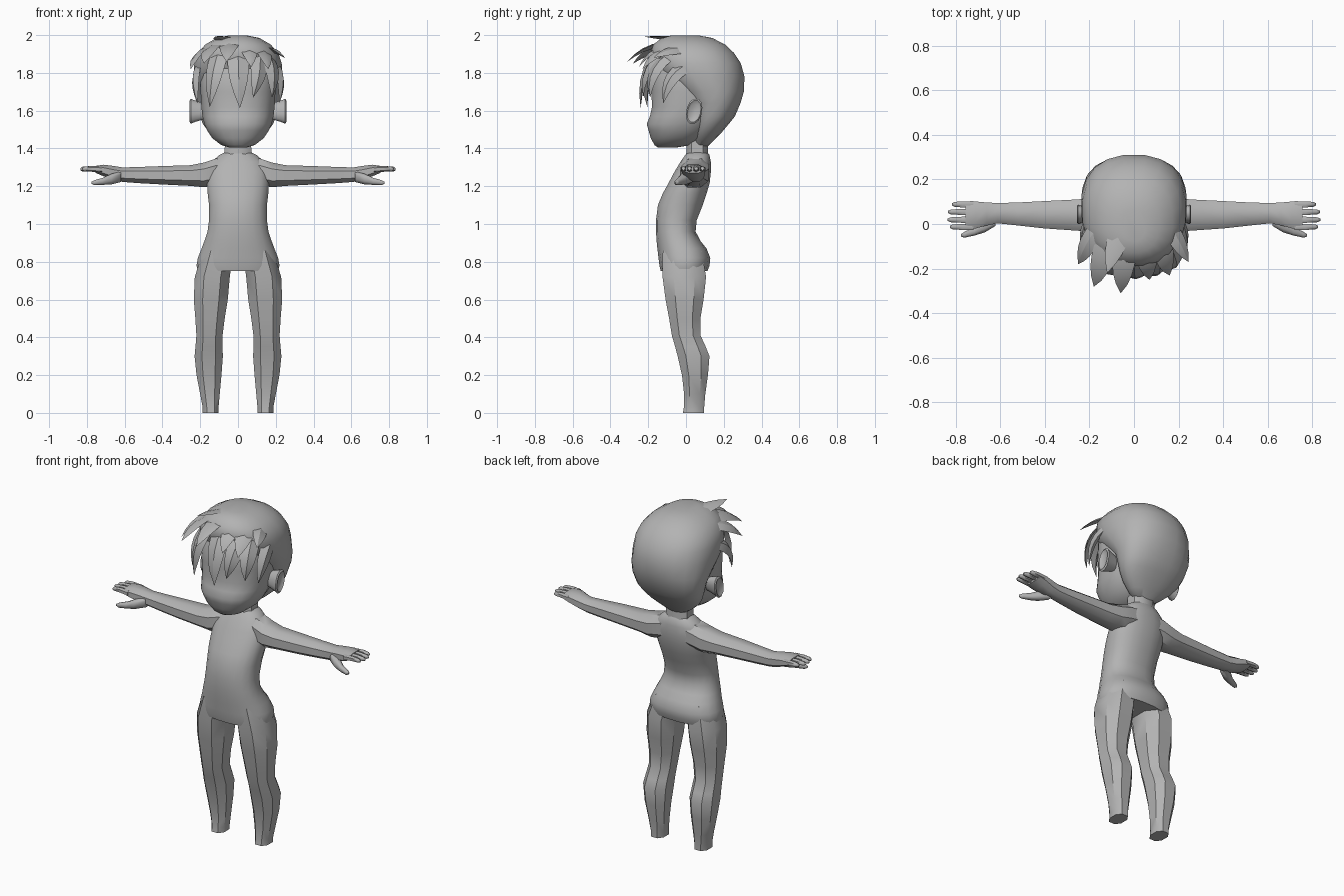
import bpy, bmesh, math
from mathutils import Vector

grey = bpy.data.materials.new("light_grey")
grey.diffuse_color = (0.45, 0.45, 0.45, 1)


def loft(name, rings, angle=40):
    """Skin a list of equal-length point rings and cap both ends."""
    bm = bmesh.new()
    vs = [[bm.verts.new(p) for p in r] for r in rings]
    n = len(rings[0])
    for a, b in zip(vs, vs[1:]):
        for i in range(n):
            j = (i + 1) % n
            bm.faces.new((a[i], a[j], b[j], b[i]))
    bm.faces.new(vs[0])
    bm.faces.new(vs[-1])
    bmesh.ops.recalc_face_normals(bm, faces=bm.faces)
    me = bpy.data.meshes.new(name)
    bm.to_mesh(me)
    bm.free()
    me.materials.append(grey)
    ob = bpy.data.objects.new(name, me)
    bpy.context.collection.objects.link(ob)
    bpy.ops.object.select_all(action='DESELECT')
    bpy.context.view_layer.objects.active = ob
    ob.select_set(True)
    bpy.ops.object.shade_smooth_by_angle(angle=math.radians(angle))
    return ob


def oval(a0, a1, b0, b1, n, power=2.3):
    """Rounded-box outline filling the given range, as (a, b) pairs."""
    def c(t):
        return math.copysign(abs(t) ** (2 / power), t)
    ts = [2 * math.pi * (i + 0.5) / n for i in range(n)]
    return [((a0 + a1) / 2 + (a1 - a0) / 2 * c(math.cos(t)),
             (b0 + b1) / 2 + (b1 - b0) / 2 * c(math.sin(t))) for t in ts]


def stack(name, rows, n=20, power=2.3):
    """Symmetric upright part; rows are (z, half width, front y, back y)."""
    return loft(name, [[(x, y, z) for x, y in oval(-w, w, f, b, n, power)]
                       for z, w, f, b in rows])


def tube(name, path, radii, n=8):
    """Round tapered limb along a path that runs mostly along x."""
    return loft(name, [[(p[0], p[1] + y, p[2] + z) for y, z in oval(-r, r, -r, r, n)]
                       for p, r in zip(path, radii)], 60)


# Torso and neck
stack("torso", [(.75, .215, -.135, .115), (.78, .222, -.142, .126), (.82, .215, -.147, .13),
                (.87, .195, -.153, .11), (.91, .18, -.157, .078), (.96, .163, -.16, .052),
                (1.02, .155, -.16, .058), (1.1, .155, -.15, .09), (1.16, .162, -.125, .11),
                (1.22, .166, -.092, .127), (1.28, .163, -.06, .133), (1.33, .14, -.03, .132),
                (1.365, .1, -.005, .125), (1.385, .06, .01, .11)])
stack("neck", [(1.33, .082, -.005, .122), (1.38, .075, 0, .12), (1.48, .072, 0, .115)], 8, 2.8)

# Head with small mouth and chin bulge
stack("head", [(1.405, .045, -.15, -.05), (1.418, .09, -.168, .03), (1.455, .138, -.188, .09),
               (1.495, .165, -.2, .13), (1.53, .18, -.21, .16), (1.57, .19, -.193, .18),
               (1.62, .196, -.182, .2), (1.7, .2, -.185, .2), (1.8, .2, -.18, .2),
               (1.9, .15, -.13, .15)], 20, 2.3)

# Hair cap, open at the face
stack("hair_cap", [(1.41, .06, .05, .115), (1.445, .11, .04, .15), (1.485, .155, .035, .19),
                   (1.53, .188, .035, .228), (1.57, .205, .03, .26), (1.64, .223, .015, .29),
                   (1.7, .233, -.05, .308), (1.78, .238, -.145, .312), (1.85, .234, -.18, .293),
                   (1.905, .215, -.19, .257), (1.95, .175, -.175, .21),
                   (1.985, .115, -.13, .14), (1.998, .05, -.08, .07)], 20, 2.3)


# Pointed hair locks, flat diamonds swept along a bend
def lock(name, root, mid, tip, width, thick=.022, steps=6):
    root, mid, tip = Vector(root), Vector(mid), Vector(tip)
    rings = []
    for i in range(steps + 1):
        t = i / steps
        p = root * (1 - t) ** 2 + mid * 2 * t * (1 - t) + tip * t * t
        tangent = ((mid - root) * (1 - t) + (tip - mid) * t).normalized()
        side = tangent.cross(p - Vector((0, .04, 1.72))).normalized()
        out = side.cross(tangent)
        s = max(.01, (1 - t ** 2.2) * (.7 + .6 * t))
        rings.append([p + side * width * s, p + out * thick * s,
                      p - side * width * s, p - out * thick * s])
    loft(name, rings, 30)


lower_fringe = [
    ((0, -.1, 1.94), (0, -.25, 1.85), (.01, -.24, 1.615), .07),
    ((-.08, -.1, 1.94), (-.13, -.24, 1.84), (-.15, -.205, 1.62), .065),
    ((.1, -.08, 1.93), (.13, -.24, 1.84), (.08, -.225, 1.67), .06),
    ((.14, -.05, 1.91), (.2, -.2, 1.84), (.18, -.19, 1.67), .06),
    ((.2, .02, 1.84), (.24, -.1, 1.8), (.22, -.12, 1.64), .05),
    ((-.2, .02, 1.84), (-.24, -.1, 1.8), (-.215, -.13, 1.64), .05)]
upper_fringe = [
    ((-.15, 0, 1.93), (-.22, -.1, 1.92), (-.25, -.18, 1.82), .055),
    ((-.1, 0, 1.95), (-.15, -.18, 1.95), (-.18, -.28, 1.85), .065),
    ((-.03, 0, 1.96), (-.05, -.2, 1.97), (-.06, -.31, 1.86), .065),
    ((.04, 0, 1.96), (.06, -.18, 1.95), (.07, -.25, 1.83), .06),
    ((.1, 0, 1.94), (.14, -.16, 1.93), (.16, -.23, 1.82), .06),
    ((.14, .02, 1.92), (.2, -.08, 1.93), (.245, -.17, 1.88), .05),
    ((-.03, .05, 1.965), (-.08, -.08, 1.985), (-.12, -.22, 1.992), .06)]
for i, l in enumerate(lower_fringe):
    lock(f"lower_fringe_{i}", *l)
for i, l in enumerate(upper_fringe):
    lock(f"upper_fringe_{i}", *l, thick=.015)

# Limb sections: leg (z, inner x, outer x, front y, back y), arm (x, front y, back y, low z, high z)
leg = [(.86, .02, .19, -.13, .09), (.72, .037, .235, -.132, .114), (.6, .048, .24, -.115, .1),
       (.5, .065, .231, -.095, .082), (.41, .077, .225, -.08, .082), (.35, .077, .23, -.063, .11),
       (.3, .075, .235, -.05, .13), (.2, .083, .224, -.026, .121), (.1, .093, .204, -.014, .106),
       (.03, .1, .19, -.015, .1), (0, .1, .19, -.02, .1)]
arm = [(.06, -.005, .125, 1.21, 1.36), (.12, -.03, .128, 1.2, 1.35), (.18, -.038, .125, 1.19, 1.33),
       (.25, -.035, .115, 1.198, 1.315), (.4, -.024, .107, 1.206, 1.31), (.52, -.01, .1, 1.213, 1.305),
       (.61, 0, .097, 1.22, 1.302), (.66, -.01, .1, 1.23, 1.31), (.71, -.024, .105, 1.25, 1.316),
       (.755, -.024, .103, 1.27, 1.309)]
fingers = [(.088, .815), (.054, .833), (.019, .835), (-.013, .825)]

for s, side in ((1, "left"), (-1, "right")):
    loft(side + "_leg", [[(s * x, y, z) for x, y in oval(a, b, f, k, 8, 2.4)]
                         for z, a, b, f, k in leg], 40)
    loft(side + "_arm", [[(s * x, y, z) for y, z in oval(f, k, lo, hi, 8, 2.4)]
                         for x, f, k, lo, hi in arm], 40)
    # Fingers and thumb
    for i, (y, end) in enumerate(fingers):
        tube(f"{side}_finger_{i}", [(s * .72, y, 1.288), (s * .77, y, 1.292),
                                    (s * (end - .012), y, 1.291), (s * end, y, 1.289)],
             [.016, .0155, .0125, .006], 6)
    tube(side + "_thumb", [(s * .62, .02, 1.25), (s * .67, -.01, 1.238), (s * .715, -.033, 1.226),
                           (s * .76, -.048, 1.219), (s * .775, -.051, 1.218)],
         [.03, .03, .02, .014, .006])
    # Ear: rounded disc, tilted back slightly
    ear = []
    for x, r in ((.17, .6), (.225, .85), (.25, 1), (.256, .85), (.246, .6)):
        ear.append([(s * x, .043 + y * r + z * r * .15, 1.597 + z * r)
                    for y, z in oval(-.042, .042, -.068, .068, 12, 2.2)])
    loft(side + "_ear", ear, 50)
